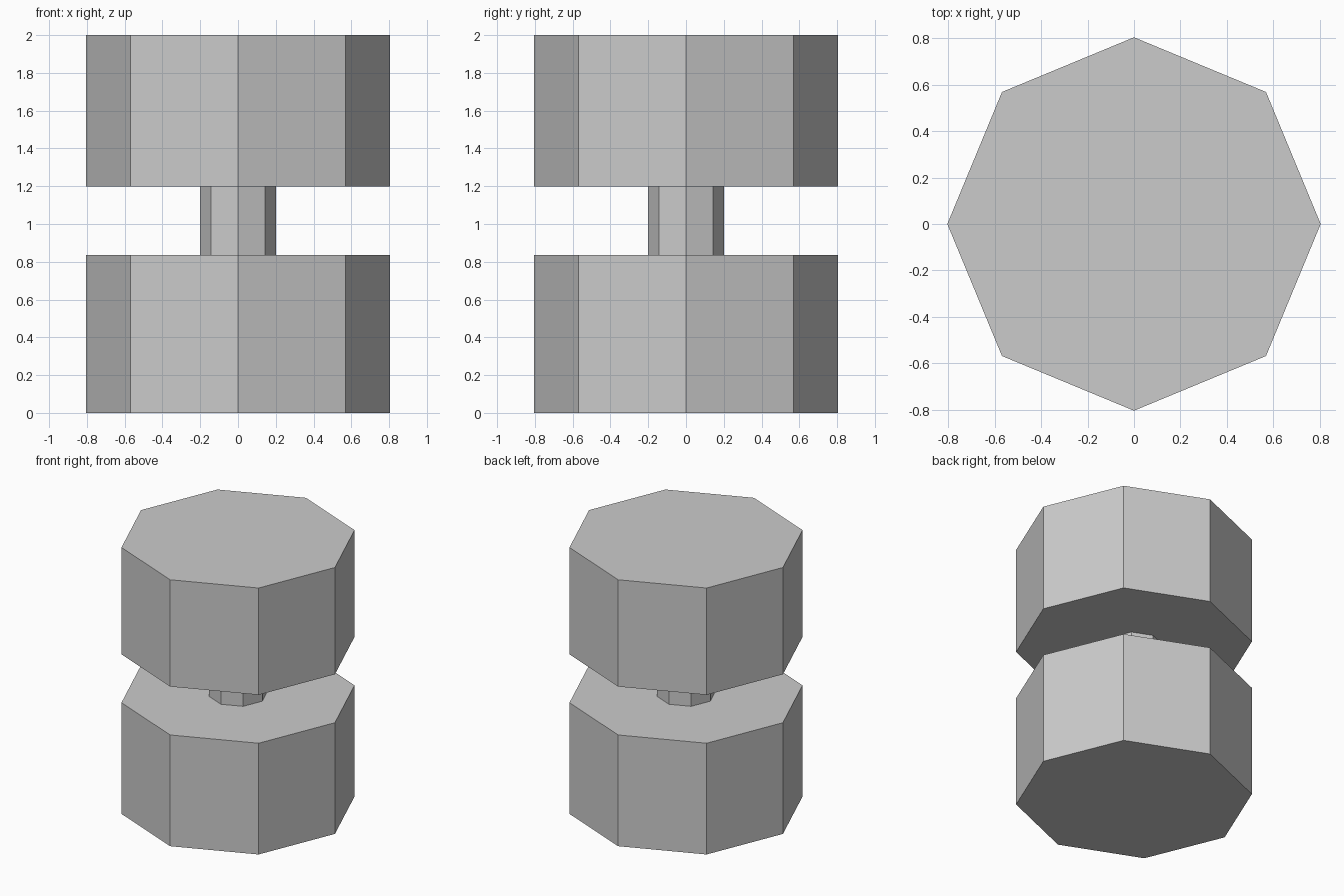
import bpy

if "Cube" in bpy.data.objects:
    bpy.data.objects.remove(bpy.data.objects["Cube"])


def octagon_prism(name, radius, z_bottom, z_top, fill='NGON'):
    bpy.ops.mesh.primitive_cylinder_add(
        vertices=8, radius=radius, depth=z_top - z_bottom, end_fill_type=fill,
        location=(0, 0, (z_bottom + z_top) / 2))
    bpy.context.object.name = name


# Two heavy eight-sided drums
octagon_prism("lower_drum", 0.805, 0.0, 0.835)
octagon_prism("upper_drum", 0.805, 1.198, 2.0)

# Thin neck joining them, open at both ends where it meets the drums
octagon_prism("neck", 0.202, 0.835, 1.198, fill='NOTHING')
